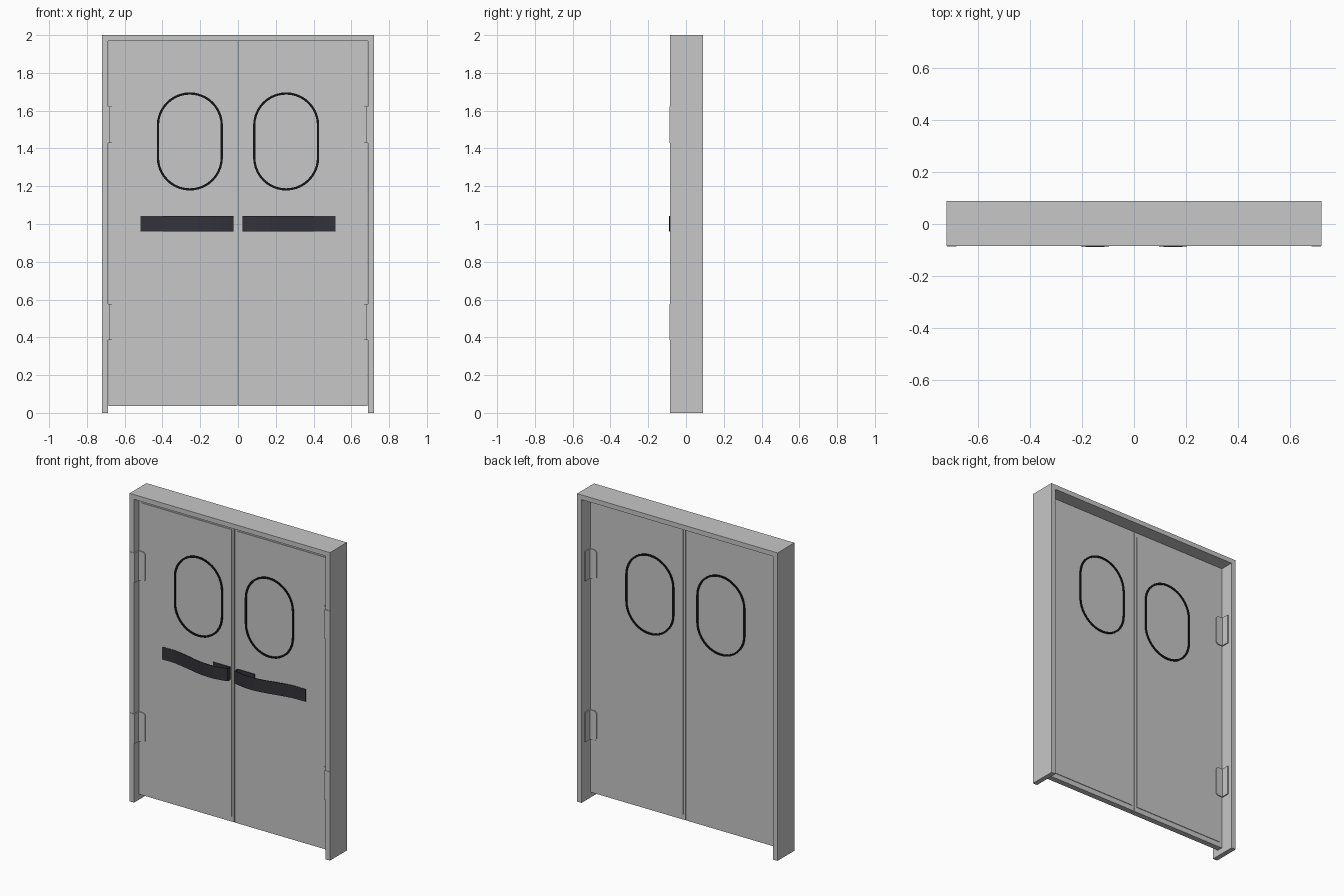
import bpy, bmesh, math

if "Cube" in bpy.data.objects:
    bpy.data.objects.remove(bpy.data.objects["Cube"])


def material(name, r, g, b):
    m = bpy.data.materials.new(name)
    m.diffuse_color = (r, g, b, 1)
    m.use_nodes = True
    m.node_tree.nodes["Principled BSDF"].inputs["Base Color"].default_value = m.diffuse_color
    return m


GREY = material("light grey steel", 0.57, 0.57, 0.57)
BLACK = material("black rubber", 0.006, 0.006, 0.006)
DARK = material("dark bumper", 0.034, 0.032, 0.042)


def finish(name, bm, mat, smooth=False):
    bmesh.ops.recalc_face_normals(bm, faces=bm.faces)
    me = bpy.data.meshes.new(name)
    bm.to_mesh(me)
    bm.free()
    me.materials.append(mat)
    ob = bpy.data.objects.new(name, me)
    bpy.context.collection.objects.link(ob)
    if smooth:
        bpy.context.view_layer.objects.active = ob
        ob.select_set(True)
        bpy.ops.object.shade_smooth_by_angle(angle=math.radians(30))
        ob.select_set(False)
    return ob


def box(name, x0, x1, y0, y1, z0, z1, mat):
    return prism(name, [(x0, z0), (x1, z0), (x1, z1), (x0, z1)], y0, y1, mat)


def prism(name, pts, y0, y1, mat):
    """Outline in the xz plane extruded along y."""
    bm = bmesh.new()
    a = [bm.verts.new((x, y0, z)) for x, z in pts]
    b = [bm.verts.new((x, y1, z)) for x, z in pts]
    bm.faces.new(a)
    bm.faces.new(b)
    n = len(pts)
    for i in range(n):
        j = (i + 1) % n
        bm.faces.new((a[i], a[j], b[j], b[i]))
    return finish(name, bm, mat)


def stadium(cx, cz, r, half, n=20):
    pts = []
    for k in range(2 * n + 2):
        t = math.pi * (k if k <= n else k - 1) / n
        s = half if k <= n else -half
        pts.append((cx + r * math.cos(t), cz + s + r * math.sin(t)))
    return pts


def window_ring(name, cx, y0, y1):
    bm = bmesh.new()
    loops = []
    for r, y in ((0.175, y0), (0.163, y0), (0.163, y1), (0.175, y1)):
        loops.append([bm.verts.new((x, y, z)) for x, z in stadium(cx, 1.437, r, 0.085)])
    n = len(loops[0])
    for k in range(4):
        p, q = loops[k], loops[(k + 1) % 4]
        for i in range(n):
            j = (i + 1) % n
            bm.faces.new((p[i], p[j], q[j], q[i]))
    return finish(name, bm, BLACK, True)


FRONT, BACK = -0.084, 0.089      # frame depth
D0, D1 = -0.040, 0.005           # door faces

# Frame: two jambs and a head in one outline
prism("door_frame", [(-0.72, 0), (-0.688, 0), (-0.688, 1.969), (0.688, 1.969),
                     (0.688, 0), (0.72, 0), (0.72, 2), (-0.72, 2)], FRONT, BACK, GREY)


def bumper(name, s):
    """Springy bent strip: rises from the door, bulges, folds back flat."""
    pts = []
    n = 24
    for i in range(n + 1):
        x = 0.515 - 0.365 * i / n
        u = max(0, (0.46 - x) / 0.31)
        u = min(u, 1)
        pts.append((x, 0.003 + 0.046 * u * u * (3 - 2 * u)))
    for i in range(1, 9):
        u = i / 8
        pts.append((0.15 - 0.125 * u, 0.049 - 0.019 * u * u))
    inner = [(x + (0.004 if x < 0.03 else 0), max(d - 0.004, 0)) for x, d in pts]
    # folded return lying on the door
    outline = pts + [(0.025, 0), (0.15, 0), (0.15, 0.004), (0.029, 0.004)] + inner[::-1]
    bm = bmesh.new()
    vs = [bm.verts.new((s * x, D0 - d, 0.96)) for x, d in outline]
    face = bm.faces.new(vs)
    ext = bmesh.ops.extrude_face_region(bm, geom=[face])
    for v in ext["geom"]:
        if isinstance(v, bmesh.types.BMVert):
            v.co.z = 1.042
    return finish(name, bm, DARK, True)


def hinge(side, s, label, z0, z1):
    name = f"{side}_{label}_hinge"
    c = 0.012
    leaf = [(s * 0.684, z0), (s * (0.636 + c), z0), (s * 0.636, z0 + c),
            (s * 0.636, z1 - c), (s * (0.636 + c), z1), (s * 0.684, z1)]
    # leaves on the door faces
    prism(name + "_front_leaf", leaf, D0 - 0.006, D0, GREY)
    prism(name + "_back_leaf", leaf, D1, D1 + 0.006, GREY)
    # leaves inside the jamb and on the front of the frame
    xs = sorted((s * 0.681, s * 0.689))
    box(name + "_front_jamb_leaf", *xs, FRONT, D0, z0, z1, GREY)
    box(name + "_back_jamb_leaf", *xs, D1, 0.06, z0, z1, GREY)
    xs = sorted((s * 0.681, s * 0.717))
    box(name + "_frame_plate", *xs, FRONT - 0.003, FRONT, z0, z1, GREY)


for side, s in (("left", -1), ("right", 1)):
    # Door slab with a slightly thinner edge seal round it
    xs = sorted((s * 0.018, s * 0.668))
    box(side + "_door", *xs, D0, D1, 0.07, 1.935, GREY)
    xs = sorted((s * 0.002, s * 0.686))
    box(side + "_edge_seal", *xs, D0 + 0.004, D1 - 0.004, 0.037, 1.968, GREY)
    # Window surround
    window_ring(side + "_window_ring", s * 0.255, D0 - 0.005, D1 + 0.005)
    bumper(side + "_bumper", s)
    hinge(side, s, "lower", 0.385, 0.577)
    hinge(side, s, "upper", 1.43, 1.622)
